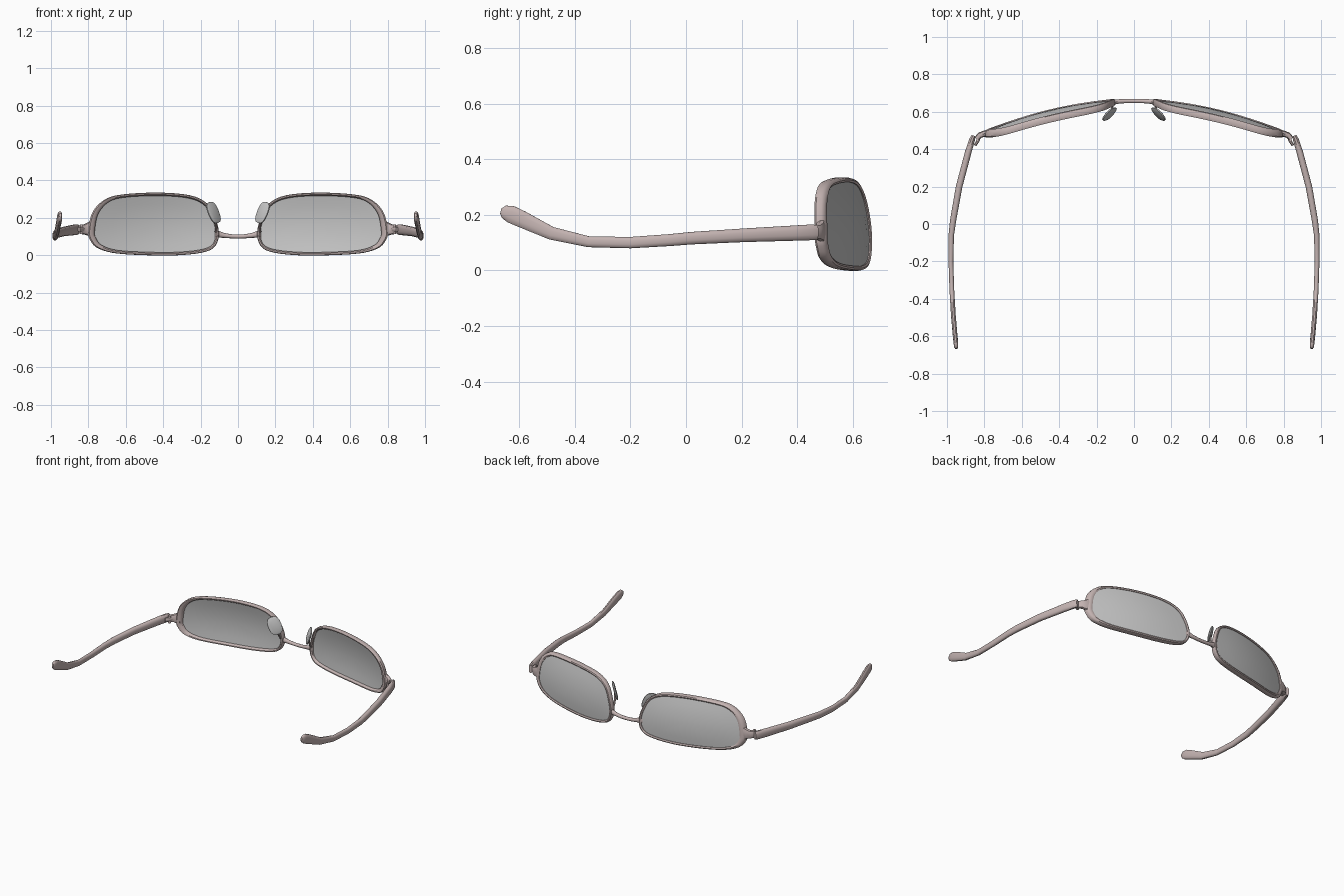
import bpy, bmesh, math
from mathutils import Vector

if "Cube" in bpy.data.objects:
    bpy.data.objects.remove(bpy.data.objects["Cube"])

frame_mat = bpy.data.materials.new("rose_frame")
frame_mat.diffuse_color = (0.56, 0.46, 0.45, 1)
frame_mat.use_nodes = True
frame_mat.node_tree.nodes["Principled BSDF"].inputs["Base Color"].default_value = frame_mat.diffuse_color


def finish(name, bm, mat=None, mirror=True, angle=40):
    bmesh.ops.recalc_face_normals(bm, faces=bm.faces)
    me = bpy.data.meshes.new(name)
    bm.to_mesh(me)
    bm.free()
    ob = bpy.data.objects.new(name, me)
    bpy.context.collection.objects.link(ob)
    if mat:
        me.materials.append(mat)
    bpy.ops.object.select_all(action='DESELECT')
    ob.select_set(True)
    bpy.context.view_layer.objects.active = ob
    bpy.ops.object.shade_smooth_by_angle(angle=math.radians(angle))
    if mirror:
        ob.modifiers.new("Mirror", 'MIRROR').use_mirror_merge = False
    return ob


def loft(bm, rings, closed=False):
    vs = [[bm.verts.new(p) for p in r] for r in rings]
    n, m = len(vs), len(vs[0])
    for i in range(n if closed else n - 1):
        a, b = vs[i], vs[(i + 1) % n]
        for j in range(m):
            k = (j + 1) % m
            bm.faces.new((a[j], a[k], b[k], b[j]))
    if not closed:
        bm.faces.new(vs[0])
        bm.faces.new(vs[-1])


def sweep(bm, path, sides=10, power=1.0):
    """path items: x, y, z, half width (level), half height"""
    pts = [Vector(p[:3]) for p in path]
    rings = []
    for i, p in enumerate(path):
        t = (pts[min(i + 1, len(pts) - 1)] - pts[max(i - 1, 0)]).normalized()
        side = t.cross(Vector((0, 0, 1))).normalized()
        up = side.cross(t)
        ring = []
        for j in range(sides):
            a = 2 * math.pi * (j + 0.5) / sides
            c, s = math.cos(a), math.sin(a)
            c = math.copysign(abs(c) ** power, c)
            s = math.copysign(abs(s) ** power, s)
            ring.append(pts[i] + side * c * p[3] + up * s * p[4])
        rings.append(ring)
    loft(bm, rings)


def smooth_loop(pts, steps):
    out, n = [], len(pts)
    for i in range(n):
        a, b, c, d = [Vector(pts[(i + k) % n]) for k in (-1, 0, 1, 2)]
        for s in range(steps):
            t = s / steps
            out.append(0.5 * (2 * b + (c - a) * t + (2 * a - 5 * b + 4 * c - d) * t * t
                              + (3 * b - a - 3 * c + d) * t ** 3))
    return out


def wrap(x, z, off=0.0):
    """Wrapped, slightly tilted front surface"""
    return Vector((x, 0.665 - 0.27 * x * x - 0.7 * (z - 0.1) ** 2 + off, z))


# Lens outline (x, z), counter-clockwise
outline = smooth_loop([(.77, .13), (.75, .225), (.69, .29), (.6, .314), (.42, .322),
                       (.26, .308), (.175, .268), (.135, .2), (.115, .12), (.13, .06),
                       (.18, .03), (.3, .014), (.45, .012), (.64, .022), (.73, .05),
                       (.763, .09)], 4)
N = len(outline)
centre = Vector((.445, .165))

# Rims
rings = []
for i, p in enumerate(outline):
    t = (outline[(i + 1) % N] - outline[i - 1]).normalized()
    nrm = Vector((t.y, -t.x))
    outer = max(0, (p.x - .62) / .15)
    w = .013 + .018 * min(1, outer) * max(0, nrm.x)
    sec = [(-.004, -.024), (-.004, .002), (.25 * w, .008), (.75 * w, .006),
           (w, -.003), (w, -.022), (.75 * w, -.031), (.2 * w, -.032)]
    rings.append([wrap(*(p + nrm * u), v) for u, v in sec])
bm = bmesh.new()
loft(bm, rings, True)
finish("rims", bm, frame_mat)

# Lenses: concentric rings on front and back surfaces
bm = bmesh.new()
scales = [.12, .4, .7, 1.0]
order = [(s, -.012) for s in scales] + [(s, -.002) for s in reversed(scales)]
loft(bm, [[wrap(*(centre + (p - centre) * s), o) for p in outline] for s, o in order])
finish("lenses", bm, angle=30)

# Bridge
bm = bmesh.new()
half = [(.122, .645, .112, .016, .034), (.105, .652, .112, .014, .018),
        (.075, .656, .106, .012, .013), (.035, .658, .101, .012, .011)]
sweep(bm, half + [(0, .658, .1, .012, .011)] +
      [(-p[0],) + p[1:] for p in reversed(half)])
finish("bridge", bm, frame_mat, mirror=False)

# End pieces outside the rims
bm = bmesh.new()
sweep(bm, [(.778, .487, .14, .017, .05), (.80, .483, .14, .017, .036),
           (.825, .474, .138, .016, .027), (.842, .455, .138, .014, .025)], power=.7)
finish("end_pieces", bm, frame_mat)

# Hinges: knuckle and leaf
bm = bmesh.new()
sweep(bm, [(.822, .475, .138, .008, .014), (.834, .445, .138, .009, .014),
           (.85, .42, .138, .008, .014)], 8)
r = bmesh.ops.create_cone(bm, cap_ends=True, segments=10, radius1=.009, radius2=.009, depth=.05)
bmesh.ops.translate(bm, verts=r['verts'], vec=(.836, .446, .138))
finish("hinges", bm, frame_mat)

# Temple arms with bent, swollen ear tips
bm = bmesh.new()
sweep(bm, [(.857, .472, .137, .012, .027), (.866, .45, .137, .016, .029),
           (.886, .385, .134, .018, .028), (.935, .2, .126, .018, .025),
           (.967, .02, .116, .017, .023), (.977, -.06, .109, .015, .022),
           (.979, -.2, .1, .013, .021), (.974, -.35, .103, .013, .020),
           (.966, -.485, .134, .013, .024), (.957, -.59, .184, .013, .031),
           (.953, -.63, .202, .013, .032), (.951, -.655, .211, .011, .024),
           (.950, -.666, .214, .006, .010)], 12, .8)
finish("temple_arms", bm, frame_mat)

# Nose pads: flattened ovals leaning outward at the top
bm = bmesh.new()
mid = Vector((.131, .588, .228))
up = Vector((.022, -.004, .056))
deep = Vector((.026, -.034, -.008))
thick = up.cross(deep).normalized() * .008
rings = []
for s, o in ((.75, -1), (1, -.4), (1, .4), (.75, 1)):
    ring = []
    for j in range(16):
        a = 2 * math.pi * j / 16
        c, q = math.cos(a), math.sin(a)
        c = math.copysign(abs(c) ** .75, c)
        q = math.copysign(abs(q) ** .75, q)
        ring.append(mid + up * c * s + deep * q * s + thick * o)
    rings.append(ring)
loft(bm, rings)
finish("nose_pads", bm)

# Nose pad wires
bm = bmesh.new()
sweep(bm, [(.119, .636, .125, .006, .006), (.116, .618, .148, .006, .006),
           (.12, .602, .18, .006, .006), (.13, .592, .22, .006, .006)], 8)
finish("pad_wires", bm, frame_mat)
